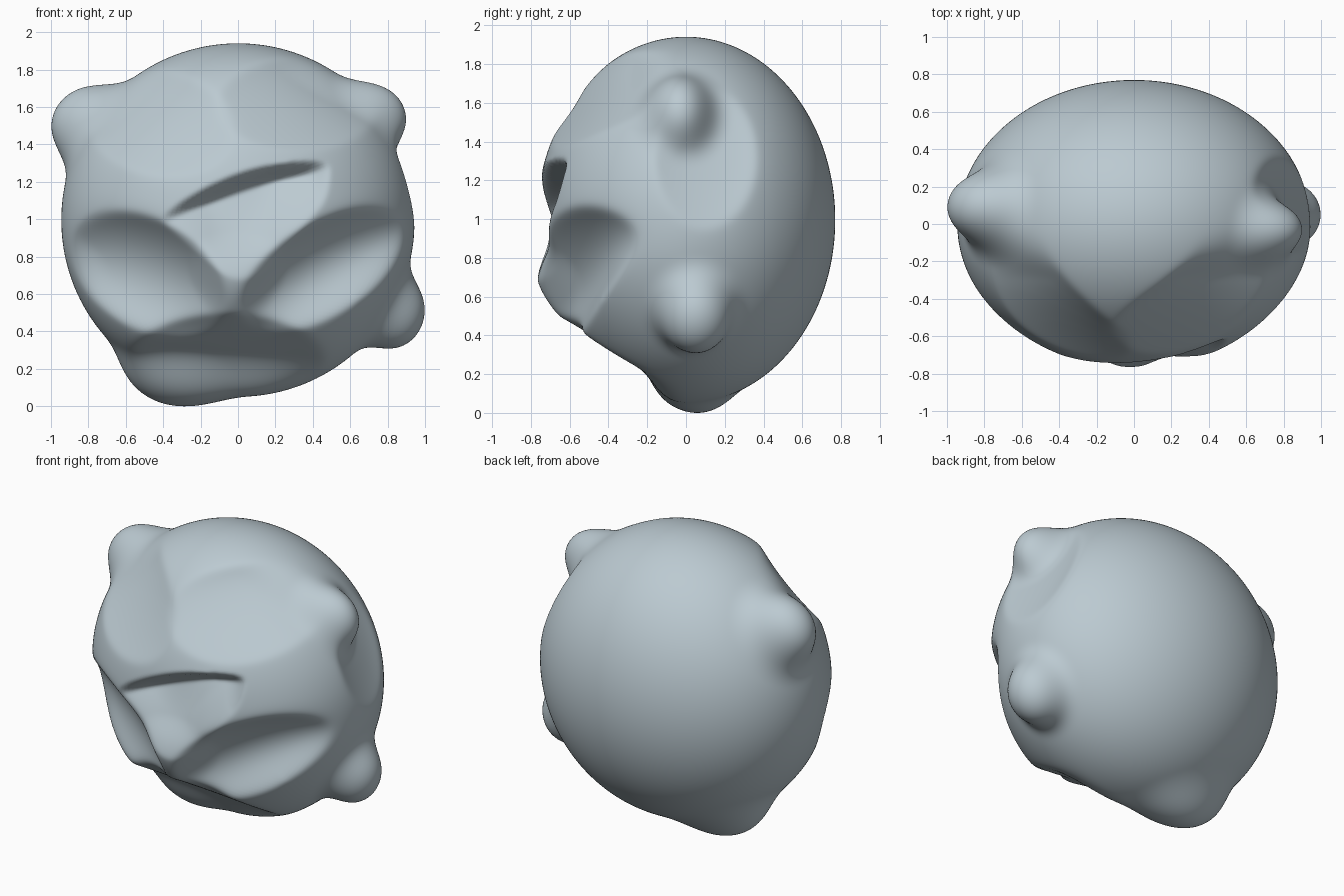
import bpy, bmesh, math
from mathutils import Vector

if "Cube" in bpy.data.objects:
    bpy.data.objects.remove(bpy.data.objects["Cube"])

# Body and a slight muzzle swelling: centre, radii
CENTRE = Vector((0, 0, 1))
RADII = Vector((0.945, 0.77, 0.945))
MUZZLE = Vector((0.0, -0.36, 0.78))
MUZZLE_RADII = Vector((0.45, 0.42, 0.38))

# Rounded nubs and foot: centre, radii, blend softness
NUBS = [
    (Vector((-0.76, 0.09, 1.50)), Vector((0.24, 0.19, 0.22)), 0.14),
    (Vector((0.69, -0.03, 1.54)), Vector((0.21, 0.15, 0.19)), 0.12),
    (Vector((0.81, 0.05, 0.52)), Vector((0.19, 0.18, 0.21)), 0.11),
    (Vector((-0.30, 0.06, 0.275)), Vector((0.32, 0.23, 0.27)), 0.12),
]

# Pressed hollows: side, centre (across, up), tilt, half sizes, depth, skew to upper edge
HOLLOWS = [
    ("front", 0.32, 1.62, 0, 0.43, 0.25, 0.08, 0.2),
    ("front", -0.42, 1.52, -12, 0.40, 0.28, 0.07, 0),
    ("front", -0.48, 0.71, -30, 0.45, 0.285, 0.17, 0.3),
    ("front", 0.45, 0.735, 32, 0.49, 0.24, 0.17, 0.4),
    ("front", -0.06, 0.25, 0, 0.52, 0.25, 0.15, 0),
    ("left", 0.10, 1.32, 0, 0.26, 0.36, 0.08, 0),
]


def ellipsoid(p, r):
    """Approximate signed distance to an ellipsoid at the origin."""
    q = Vector((p.x / r.x, p.y / r.y, p.z / r.z))
    g = Vector((q.x / r.x, q.y / r.y, q.z / r.z))
    return q.length * (q.length - 1) / max(g.length, 1e-6)


def soft_min(a, b, k):
    h = max(k - abs(a - b), 0) / k
    return min(a, b) - h * h * k / 4


def fade(x):
    """Ease from nothing at the middle plane to full strength."""
    x = max(0, min(1, x / 0.3))
    return x * x * (3 - 2 * x)


def hollow(p, side, u0, v0, tilt, a, b, depth, skew):
    strength = fade(-p.y if side == "front" else p.x)
    if strength == 0:
        return 0
    u, v = (p.x if side == "front" else p.y) - u0, p.z - v0
    c, s = math.cos(math.radians(tilt)), math.sin(math.radians(tilt))
    u, v = (u * c + v * s) / a, (v * c - u * s) / b
    inside = 1 - u * u - v * v
    if inside < -0.6:
        return 0
    soft = (inside + math.sqrt(inside * inside + 0.015)) / 2 - 0.006
    return strength * depth * max(soft, 0) * (1 + skew * max(-1, min(1, v)))


def mouth(p):
    """Three-sided pocket, steep under the arched upper lip and shallow below."""
    if p.y > 0:
        return 0
    lip = (p.x + 0.4) * 0.343 - (p.z - 1.0) * 0.939
    lip += 0.085 * (1 - (p.x / 0.42) ** 2)
    lower_right = (p.z - 0.66) * 0.64 - (p.x - 0.03) * 0.77
    lower_left = (p.z - 0.66) * 0.75 + (p.x - 0.01) * 0.66
    d = soft_min(lower_right * 0.6 + 0.03, lower_left * 0.6 + 0.015, 0.15)
    d = soft_min(d, 0.48 - p.x, 0.05)
    d = soft_min(d, lip * 2.2, 0.04)
    return max(0, soft_min(d, 0.17, 0.06))


def field(p):
    d = ellipsoid(p - CENTRE, RADII)
    d = soft_min(d, ellipsoid(p - MUZZLE, MUZZLE_RADII), 0.04)
    d += mouth(p) + sum(hollow(p, *h) for h in HOLLOWS)
    for centre, radii, k in NUBS:
        d = soft_min(d, ellipsoid(p - centre, radii), k)
    return d


# Body: a fine sphere pushed onto the blended form
bm = bmesh.new()
bmesh.ops.create_icosphere(bm, subdivisions=7, radius=1)
for v in bm.verts:
    ray = v.co.normalized()
    t = 1.05
    for _ in range(14):
        step = field(CENTRE + ray * t)
        t -= 0.75 * step
        if abs(step) < 0.0008:
            break
    v.co = CENTRE + ray * t
for _ in range(3):
    bmesh.ops.smooth_vert(bm, verts=bm.verts, factor=0.5,
                          use_axis_x=True, use_axis_y=True, use_axis_z=True)

# Rest the foot on the ground
low = min(v.co.z for v in bm.verts)
bmesh.ops.translate(bm, verts=bm.verts, vec=(0, 0, -low))
for f in bm.faces:
    f.smooth = True
mesh = bpy.data.meshes.new("lumpy_body")
bm.to_mesh(mesh)
bm.free()
body = bpy.data.objects.new("lumpy_body", mesh)
bpy.context.collection.objects.link(body)

# Blue-grey clay
clay = bpy.data.materials.new("blue_grey_clay")
clay.use_nodes = True
colour = (0.5, 0.59, 0.64, 1)
clay.diffuse_color = colour
clay.node_tree.nodes["Principled BSDF"].inputs["Base Color"].default_value = colour
mesh.materials.append(clay)
